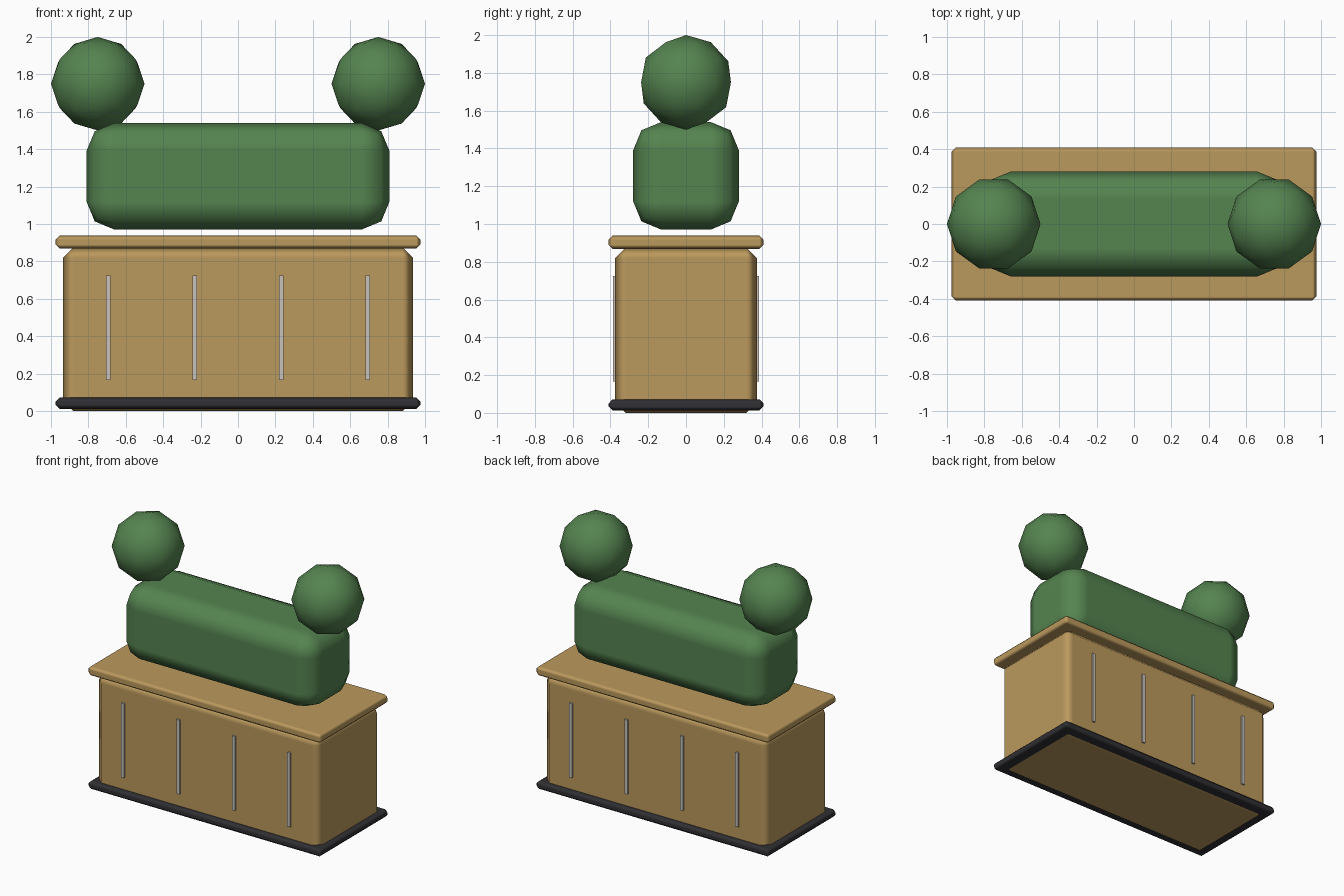
import bpy
from math import radians

if "Cube" in bpy.data.objects:
    bpy.data.objects.remove(bpy.data.objects["Cube"])


def material(name, color):
    m = bpy.data.materials.new(name)
    m.diffuse_color = (*color, 1)
    m.use_nodes = True
    m.node_tree.nodes["Principled BSDF"].inputs["Base Color"].default_value = m.diffuse_color
    return m


WOOD = material("wood", (0.50, 0.32, 0.11))
DARK = material("dark_plinth", (0.03, 0.03, 0.035))
LEAF = material("foliage", (0.09, 0.23, 0.08))
METAL = material("pale_metal", (0.58, 0.55, 0.50))


def box(name, size, z0, z1, mat, bevel=0, segments=1, x=0, y=0):
    """Box from z0 to z1 with an optional softened bevel."""
    bpy.ops.mesh.primitive_cube_add(size=1, location=(x, y, (z0 + z1) / 2))
    o = bpy.context.object
    o.name = name
    o.scale = (size[0], size[1], z1 - z0)
    bpy.ops.object.transform_apply(location=False, rotation=False, scale=True)
    o.data.materials.append(mat)
    if bevel:
        b = o.modifiers.new("bevel", 'BEVEL')
        b.width = bevel
        b.segments = segments
        b.harden_normals = True
        bpy.ops.object.shade_smooth()
    return o


# Planter: plinth, body poking just through it, and overhanging rim
box("plinth", (1.95, 0.82), 0.012, 0.072, DARK, 0.022)
box("planter_body", (1.87, 0.75), 0.0, 0.875, WOOD, 0.055)
box("planter_rim", (1.95, 0.82), 0.868, 0.938, WOOD, 0.022)

# Thin strips on the front and back faces
for side, y in (("front", -0.378), ("back", 0.378)):
    for i in range(4):
        box(f"{side}_strip_{i + 1}", (0.025, 0.017), 0.165, 0.725, METAL,
            x=-0.694 + i * 0.4627, y=y)

# Clipped hedge block
box("hedge", (1.62, 0.56), 0.97, 1.54, LEAF, 0.15, 2)

# Topiary balls on the hedge ends
for side, x in (("left", -0.75), ("right", 0.75)):
    bpy.ops.mesh.primitive_ico_sphere_add(subdivisions=2, radius=0.25,
                                          location=(x, 0, 1.75),
                                          rotation=(0, 0, radians(90)))
    ball = bpy.context.object
    ball.name = f"{side}_topiary_ball"
    ball.data.materials.append(LEAF)
    bpy.ops.object.shade_smooth()
